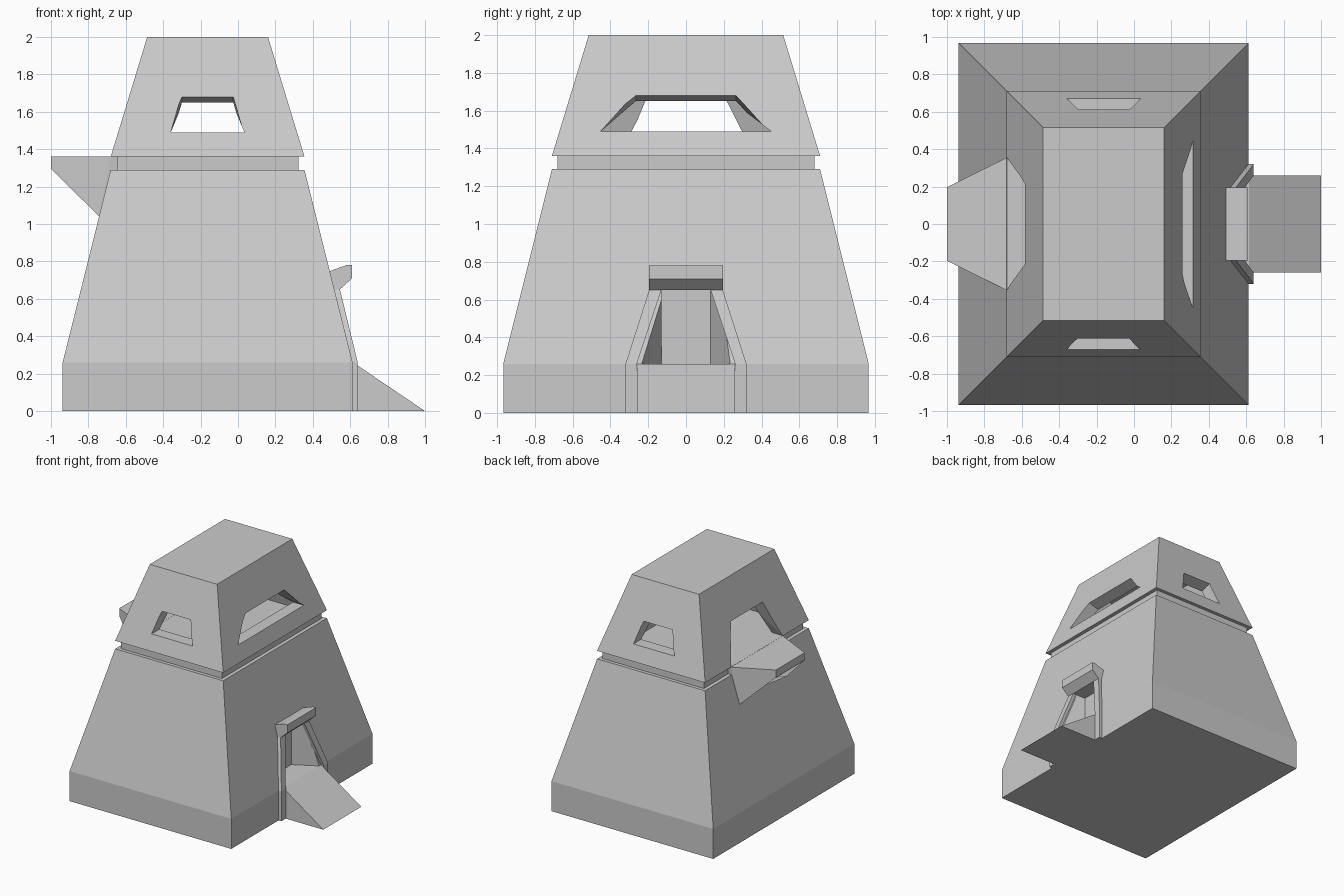
import bpy, bmesh

if "Cube" in bpy.data.objects:
    bpy.data.objects.remove(bpy.data.objects["Cube"])

CX = -0.1625  # tower axis


def loft(name, rings):
    """Closed solid through a list of equal-length point rings."""
    bm = bmesh.new()
    vs = [[bm.verts.new(p) for p in r] for r in rings]
    n = len(rings[0])
    bm.faces.new(vs[0])
    bm.faces.new(vs[-1])
    for a, b in zip(vs, vs[1:]):
        for i in range(n):
            j = (i + 1) % n
            bm.faces.new((a[i], a[j], b[j], b[i]))
    bmesh.ops.recalc_face_normals(bm, faces=bm.faces)
    me = bpy.data.meshes.new(name)
    bm.to_mesh(me)
    bm.free()
    ob = bpy.data.objects.new(name, me)
    bpy.context.collection.objects.link(ob)
    return ob


def rect(x0, x1, y0, y1, z):
    return [(x0, y0, z), (x1, y0, z), (x1, y1, z), (x0, y1, z)]


def centred(hx, hy, z):
    return rect(CX - hx, CX + hx, -hy, hy, z)


def cut(target, cutter):
    m = target.modifiers.new(cutter.name, 'BOOLEAN')
    m.operation = 'DIFFERENCE'
    m.solver = 'EXACT'
    m.object = cutter
    cutter.hide_render = True
    cutter.hide_set(True)


# Tower: plinth, tapered body, groove and head
tower = loft("tower", [
    centred(0.775, 0.967, 0), centred(0.775, 0.967, 0.26),
    centred(0.518, 0.71, 1.29), centred(0.485, 0.68, 1.29),
    centred(0.485, 0.68, 1.36), centred(0.518, 0.71, 1.36),
    centred(0.323, 0.515, 2.0)])

# Hollow lookout room
cut(tower, loft("room_cutter", [centred(0.413, 0.605, 1.36),
                                centred(0.25, 0.44, 1.895)]))


def window(name, dx, dy, base, z0, z1, w0, w1):
    """Trapezoid opening through the head wall facing (dx, dy)."""
    rings = []
    for s in (-0.06, 0.16):
        ring = []
        for z, w, drop in ((z0, w0, 0), (z1, w1, 0.3)):
            r = base - 0.3047 * (z - 1.36) - s
            pts = [(CX + dx * r - dy * k * w, dy * r + dx * k * w, z - drop * s)
                   for k in (-1, 1)]
            ring += pts if z == z0 else pts[::-1]
        rings.append(ring)
    cut(tower, loft(name, rings))


window("front_window_cutter", 0, -1, 0.71, 1.49, 1.68, 0.197, 0.137)
window("back_window_cutter", 0, 1, 0.71, 1.49, 1.68, 0.197, 0.137)
window("right_window_cutter", 1, 0, 0.518, 1.49, 1.68, 0.452, 0.265)
window("balcony_door_cutter", -1, 0, 0.518, 1.361, 1.68, 0.355, 0.215)

# Entrance niche with jambs narrowing inwards
cut(tower, loft("niche_cutter", [
    [(0.66, -0.26, 0.26), (0.66, 0.26, 0.26), (0.545, 0.13, 0.65), (0.545, -0.13, 0.65)],
    [(0.42, -0.13, 0.26), (0.42, 0.13, 0.26), (0.42, 0.13, 0.65), (0.42, -0.13, 0.65)]]))

# Door posts, mirrored
for side, k in (("left", -1), ("right", 1)):
    loft(side + "_door_post", [
        rect(0.56, 0.64, k * 0.26, k * 0.32, 0),
        rect(0.56, 0.64, k * 0.26, k * 0.32, 0.26),
        rect(0.48, 0.545, k * 0.13, k * 0.195, 0.65)])

# Lintel above the entrance
profile = [(0.47, 0.65), (0.545, 0.65), (0.61, 0.71), (0.61, 0.78),
           (0.58, 0.78), (0.488, 0.747), (0.46, 0.747)]
loft("lintel", [[(x, y, z) for x, z in profile] for y in (-0.195, 0.195)])

# Entrance ramp
loft("ramp", [[(0.6, y, 0), (1.0, y, 0), (0.615, y, 0.26), (0.6, y, 0.26)]
              for y in (-0.26, 0.26)])

# Balcony: tapered slab with sloping underside
loft("balcony", [
    [(-1, -0.197, 1.295), (-0.742, -0.325, 1.04), (-0.63, -0.325, 1.04),
     (-0.63, 0.325, 1.04), (-0.742, 0.325, 1.04), (-1, 0.197, 1.295)],
    [(-1, -0.197, 1.36), (-0.68, -0.355, 1.36), (-0.58, -0.355, 1.36),
     (-0.58, 0.355, 1.36), (-0.68, 0.355, 1.36), (-1, 0.197, 1.36)]])
